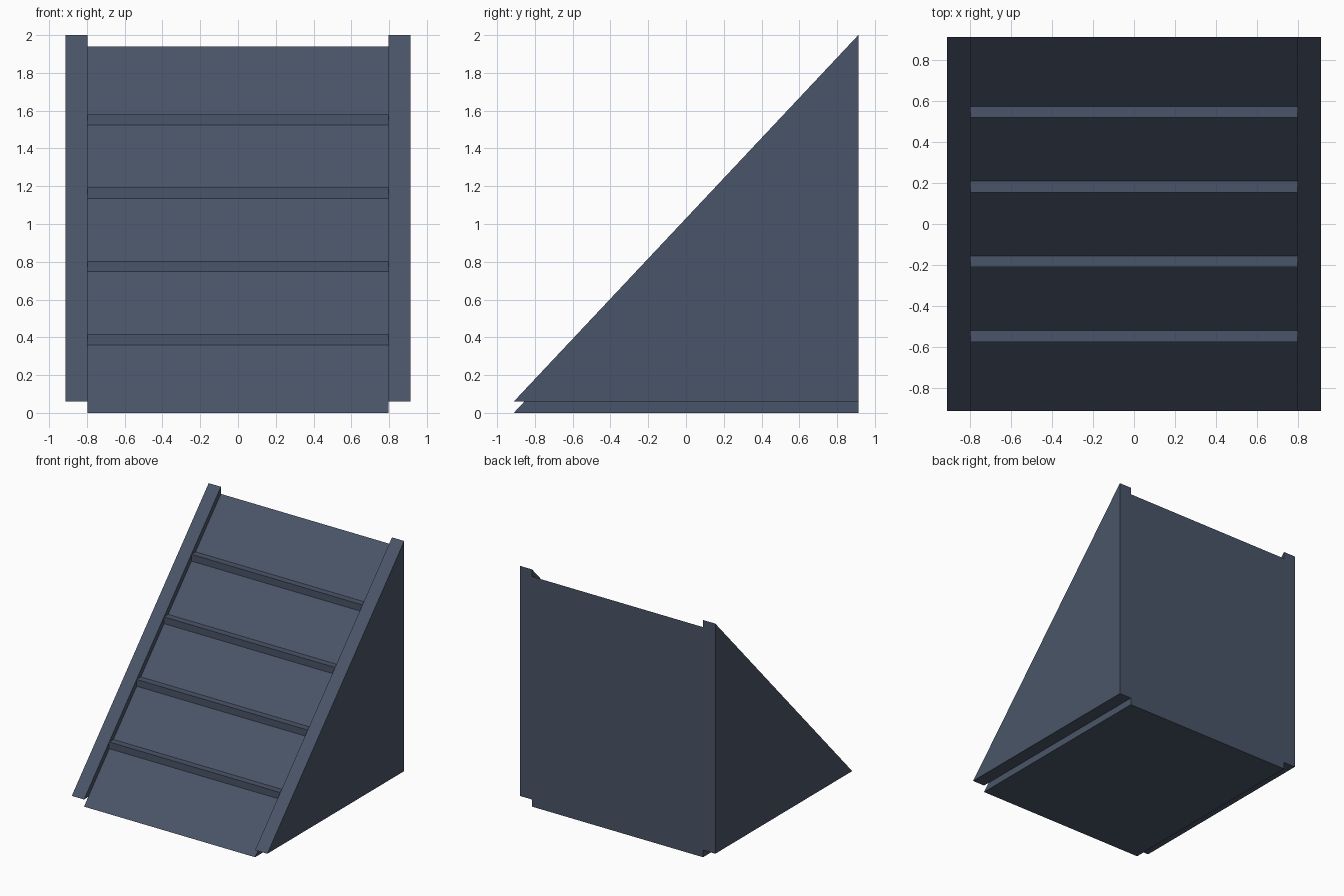
import bpy, bmesh

if "Cube" in bpy.data.objects:
    bpy.data.objects.remove(bpy.data.objects["Cube"])

HALF = 0.912      # half depth and half width of the whole ramp
INNER = 0.798     # half width between the side walls
RISE = 1.94       # height gained by the slope
LIFT = 0.06       # walls sit this much above the deck
CLEAT = 0.057     # square section of the cross cleats

slate = bpy.data.materials.new("slate_grey")
slate.diffuse_color = (0.0685, 0.0908, 0.138, 1)
slate.use_nodes = True
slate.node_tree.nodes["Principled BSDF"].inputs["Base Color"].default_value = slate.diffuse_color


def extrude_x(name, profile, x0, x1):
    """Prism from a (y, z) profile swept between two x positions."""
    bm = bmesh.new()
    base = bm.faces.new([bm.verts.new((x0, y, z)) for y, z in profile])
    swept = bmesh.ops.extrude_face_region(bm, geom=[base])["geom"]
    verts = [v for v in swept if isinstance(v, bmesh.types.BMVert)]
    bmesh.ops.translate(bm, verts=verts, vec=(x1 - x0, 0, 0))
    bmesh.ops.recalc_face_normals(bm, faces=bm.faces)
    mesh = bpy.data.meshes.new(name)
    bm.to_mesh(mesh)
    bm.free()
    mesh.materials.append(slate)
    obj = bpy.data.objects.new(name, mesh)
    bpy.context.collection.objects.link(obj)
    return obj


def wedge(z):
    return [(-HALF, z), (HALF, z), (HALF, z + RISE)]


# Sloping deck
extrude_x("ramp_deck", wedge(0), -INNER, INNER)

# Raised side walls
extrude_x("side_wall_left", wedge(LIFT), -HALF, -INNER)
extrude_x("side_wall_right", wedge(LIFT), INNER, HALF)

# Cross cleats, centred on the slope at every fifth
h = CLEAT / 2
for i in range(1, 5):
    y = -HALF + 2 * HALF * i / 5
    z = RISE * i / 5
    extrude_x(f"cleat_{i}",
              [(y - h, z - h), (y + h, z - h), (y + h, z + h), (y - h, z + h)],
              -INNER, INNER)
